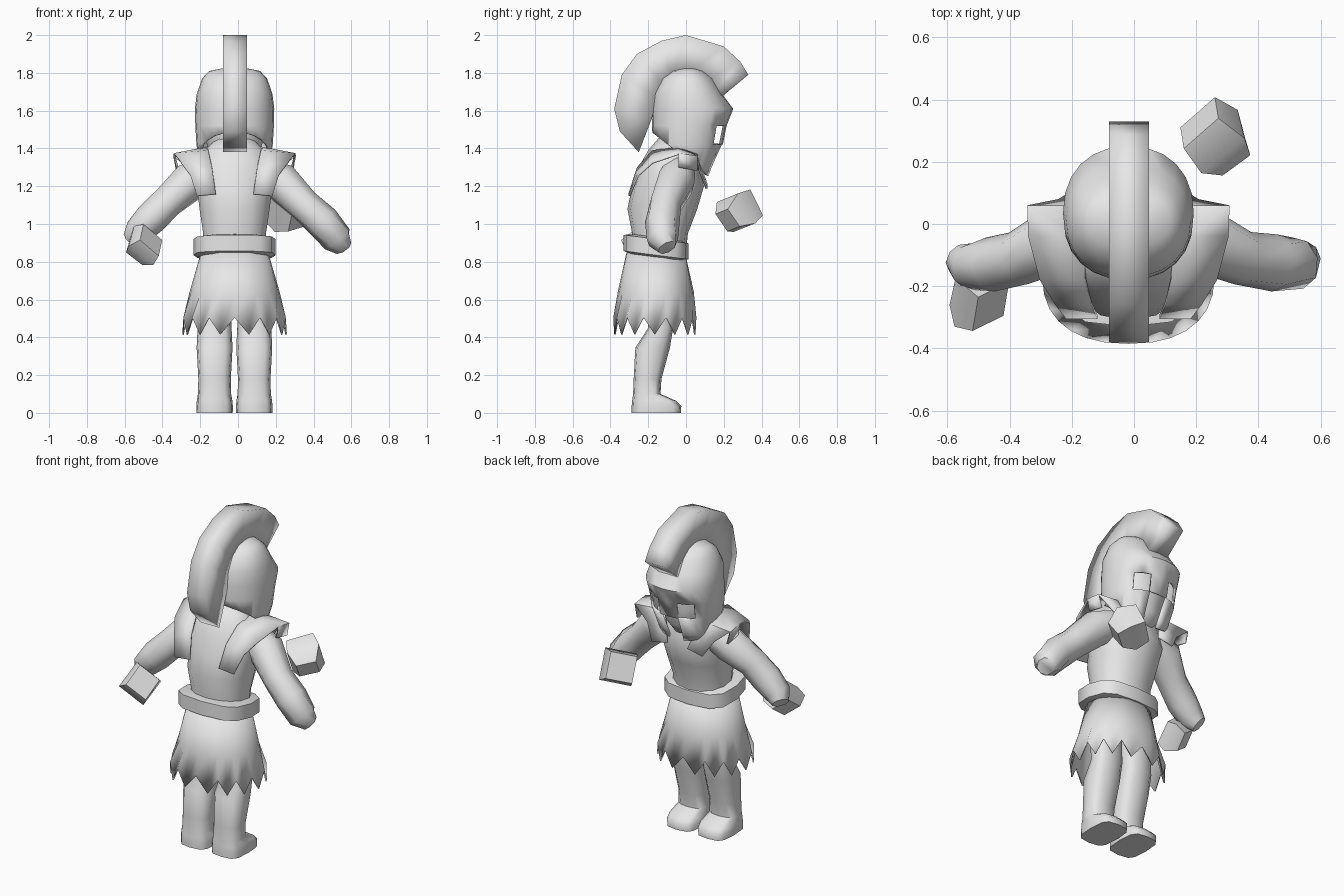
import bpy, bmesh, math
from mathutils import Vector

cube = bpy.data.objects.get("Cube")
if cube:
    bpy.data.objects.remove(cube, do_unlink=True)

MID = -0.018  # symmetry plane of the body

grey = bpy.data.materials.new("plain_grey")
grey.use_nodes = True
grey.diffuse_color = (0.8, 0.8, 0.8, 1)
grey.node_tree.nodes["Principled BSDF"].inputs["Base Color"].default_value = (0.8, 0.8, 0.8, 1)


def finish(name, bm, thick=0, angle=45):
    bmesh.ops.recalc_face_normals(bm, faces=bm.faces)
    mesh = bpy.data.meshes.new(name)
    bm.to_mesh(mesh)
    bm.free()
    mesh.materials.append(grey)
    ob = bpy.data.objects.new(name, mesh)
    bpy.context.collection.objects.link(ob)
    bpy.ops.object.select_all(action="DESELECT")
    ob.select_set(True)
    bpy.context.view_layer.objects.active = ob
    bpy.ops.object.shade_smooth_by_angle(angle=math.radians(angle))
    if thick:
        mod = ob.modifiers.new("thickness", "SOLIDIFY")
        mod.thickness = thick
        mod.offset = -1
    return ob


def skin(rings, closed=True, caps=True):
    """Join successive rings of points with quads."""
    bm = bmesh.new()
    rows = [[bm.verts.new(p) for p in ring] for ring in rings]
    n = len(rows[0])
    for a, b in zip(rows, rows[1:]):
        for i in range(n if closed else n - 1):
            j = (i + 1) % n
            bm.faces.new((a[i], a[j], b[j], b[i]))
    if caps:
        bm.faces.new(rows[0])
        bm.faces.new(rows[-1])
    return bm


def oval(z, hx, y0, y1, n=16, cx=MID, p=1.0, tilt=0):
    """Horizontal ring; p below 1 makes it boxier."""
    pts = []
    for i in range(n):
        a = 2 * math.pi * i / n
        s, c = round(math.sin(a), 6), round(math.cos(a), 6)
        x = math.copysign(abs(s) ** p, s) * hx
        y = (y0 + y1) / 2 + math.copysign(abs(c) ** p, c) * (y1 - y0) / 2
        pts.append(Vector((cx + x, y, z + tilt * (y - (y0 + y1) / 2))))
    return pts


def tube(path, n=8, turn=0):
    """Rings around a path of (point, radius)."""
    pts = [Vector(p) for p, r in path]
    rings = []
    for i, (p, r) in enumerate(path):
        d = (pts[min(i + 1, len(pts) - 1)] - pts[max(i - 1, 0)]).normalized()
        u = d.cross(Vector((0, 0, 1))).normalized()
        v = u.cross(d)
        rings.append([pts[i] + r * (u * math.cos(2 * math.pi * k / n + turn)
                                    + v * math.sin(2 * math.pi * k / n + turn)) for k in range(n)])
    return skin(rings)


# Torso with neck
torso = [(0.85, 0.17, -0.29, 0.0), (0.95, 0.17, -0.285, 0.01), (1.08, 0.19, -0.31, 0.06),
         (1.2, 0.205, -0.285, 0.095), (1.32, 0.21, -0.24, 0.065), (1.39, 0.16, -0.2, 0.02),
         (1.46, 0.09, -0.14, 0.04)]
finish("torso", skin([oval(*r, n=14, p=0.9) for r in torso]), angle=60)

# Belt, higher at the back
belt = [(0.825, 0.185, -0.3, -0.02), (0.835, 0.217, -0.33, 0.012), (0.92, 0.217, -0.33, 0.012),
        (0.93, 0.16, -0.28, -0.03)]
finish("belt", skin([oval(*r, n=12, p=0.65, tilt=-0.13) for r in belt]), angle=60)

# Pleated skirt with a zigzag hem
hem = oval(0.46, 0.277, -0.385, 0.055, n=28, p=0.85)
for i, p in enumerate(hem):
    p.z += 0.045 if i % 2 == 0 else -0.045
middle = oval(0.64, 0.225, -0.35, 0.03, n=28, p=0.85)
axis = Vector((MID, -0.16, 0.64))
for i, p in enumerate(middle):
    middle[i] = axis + (p - axis) * (1.02 + 0.04 * math.cos(2 * math.pi * i / 7))
waist = oval(0.85, 0.178, -0.315, -0.005, n=28, p=0.85)
finish("skirt", skin([waist, middle, hem], caps=False), thick=0.008, angle=80)

# Legs with feet
leg = [(0.0, 0.096, -0.288, -0.027), (0.035, 0.097, -0.288, -0.025), (0.065, 0.094, -0.285, -0.055),
       (0.1, 0.088, -0.28, -0.135), (0.18, 0.086, -0.277, -0.13), (0.345, 0.095, -0.268, -0.085),
       (0.45, 0.09, -0.2, -0.068), (0.66, 0.085, -0.22, -0.06)]
for name, cx in (("left_leg", 0.086), ("right_leg", -0.124)):
    finish(name, skin([oval(*r, n=12, cx=cx, p=0.55 if r[0] < 0.1 else 0.75) for r in leg]), angle=50)

# Arms
finish("left_arm", tube([((0.13, -0.04, 1.27), 0.09), ((0.23, -0.055, 1.22), 0.105),
                         ((0.35, -0.11, 1.1), 0.088), ((0.45, -0.125, 1.01), 0.092),
                         ((0.525, -0.125, 0.92), 0.085), ((0.555, -0.1, 0.875), 0.052)]), angle=55)
finish("right_arm", tube([((-0.16, -0.04, 1.27), 0.09), ((-0.26, -0.055, 1.22), 0.105),
                          ((-0.37, -0.11, 1.12), 0.088), ((-0.46, -0.13, 1.03), 0.088),
                          ((-0.53, -0.135, 0.96), 0.075), ((-0.565, -0.11, 0.92), 0.05)]), angle=55)

# Detached blocky hands
finish("left_hand", tube([((0.21, 0.325, 1.095), 0.108), ((0.275, 0.265, 1.06), 0.13),
                          ((0.32, 0.22, 1.02), 0.08)], n=4, turn=math.pi / 4 - 0.28), angle=50)
finish("right_hand", tube([((-0.46, -0.265, 0.915), 0.098), ((-0.5, -0.235, 0.885), 0.122),
                           ((-0.54, -0.2, 0.85), 0.08)], n=4), angle=50)

# Shoulder guards: strips of (y, inner height, inner x, outer x, outer height)
strip = [(-0.305, 1.16, 0.1, 0.2, 1.15), (-0.26, 1.3, 0.12, 0.235, 1.26),
         (-0.18, 1.39, 0.14, 0.285, 1.33), (-0.04, 1.41, 0.14, 0.322, 1.375),
         (0.06, 1.375, 0.13, 0.325, 1.36), (0.08, 1.31, 0.1, 0.225, 1.28),
         (0.115, 1.21, 0.07, 0.17, 1.19)]
for name, s in (("left_shoulder_guard", 1), ("right_shoulder_guard", -1)):
    rows = [[(MID + s * xi, y, zi), (MID + s * xo, y, zo)] for y, zi, xi, xo, zo in strip]
    bm = skin(rows, closed=False, caps=False)
    # drooping outer edge
    drop = [bm.verts.new((MID + s * 0.31, y, z)) for y, z in ((-0.04, 1.3), (0.06, 1.28))]
    bm.verts.ensure_lookup_table()
    bm.faces.new((bm.verts[7], bm.verts[9], drop[1], drop[0]))
    finish(name, bm, thick=0.012, angle=30)

# Helmet shell, cut along a slanted lower edge, with eye and mouth openings
shell = [(1.2, 0.15, -0.12, 0.1), (1.3, 0.18, -0.15, 0.14), (1.42, 0.202, -0.175, 0.195),
         (1.52, 0.208, -0.18, 0.215), (1.61, 0.21, -0.18, 0.25), (1.69, 0.2, -0.17, 0.19),
         (1.77, 0.172, -0.13, 0.145), (1.81, 0.135, -0.075, 0.095), (1.825, 0.06, -0.02, 0.05)]
bm = skin([oval(*r, n=24, p=0.9) for r in shell])
bmesh.ops.bisect_plane(bm, geom=bm.verts[:] + bm.edges[:] + bm.faces[:],
                       plane_co=(0, 0, 1.345), plane_no=(0, 0.78, 1), clear_inner=True)
openings = []
for f in bm.faces:
    c = f.calc_center_median()
    x = abs(c.x - MID)
    eye = 1.42 < c.z < 1.52 and 0.05 < x < 0.14
    mouth = c.z < 1.42 and x < 0.05
    if c.y > 0 and (eye or mouth):
        openings.append(f)
bmesh.ops.delete(bm, geom=openings, context="FACES")
finish("helmet", bm, thick=0.015, angle=50)

# Head inside the helmet
head = [(1.28, 0.07, -0.05, 0.09), (1.34, 0.12, -0.1, 0.13), (1.45, 0.16, -0.14, 0.15),
        (1.6, 0.16, -0.14, 0.15), (1.72, 0.1, -0.08, 0.1)]
finish("head", skin([oval(*r, n=14) for r in head]), angle=60)

# Crest: sections of outer and inner (y, z)
crest = [((0.33, 1.79), (0.185, 1.67)), ((0.287, 1.86), (0.16, 1.71)), ((0.2, 1.94), (0.11, 1.76)),
         ((0.0, 2.0), (0.0, 1.79)), ((-0.13, 1.97), (-0.07, 1.77)), ((-0.26, 1.9), (-0.12, 1.74)),
         ((-0.34, 1.79), (-0.155, 1.67)), ((-0.38, 1.61), (-0.17, 1.6)),
         ((-0.35, 1.49), (-0.175, 1.58)), ((-0.25, 1.38), (-0.18, 1.56))]
sections = [[(-0.08, *o), (0.048, *o), (0.048, *i), (-0.08, *i)] for o, i in crest]
finish("crest", skin(sections), angle=95)
